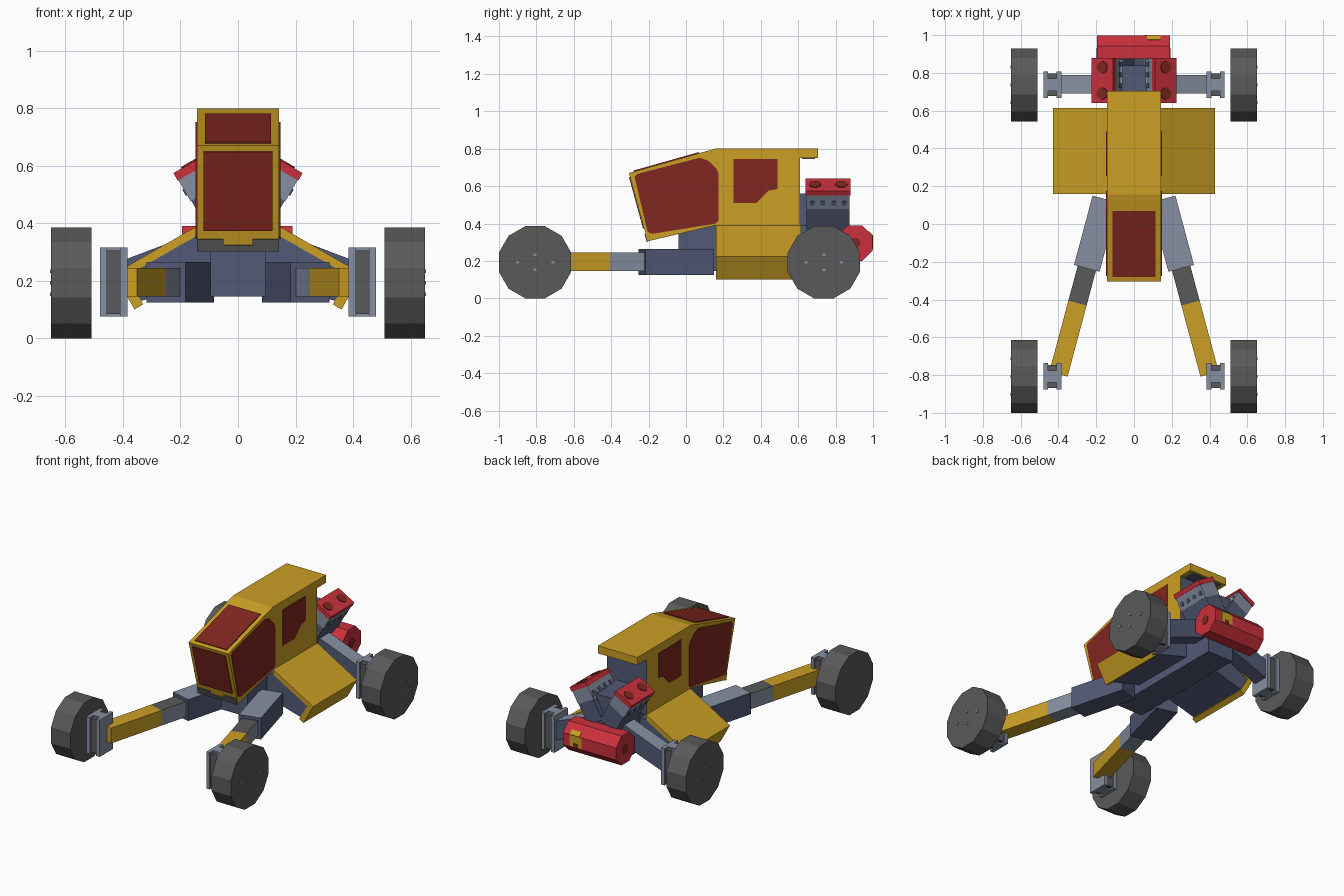
import bpy, bmesh, math
from mathutils import Matrix, Vector

if "Cube" in bpy.data.objects:
    bpy.data.objects.remove(bpy.data.objects["Cube"])


def material(name, rgb):
    m = bpy.data.materials.new(name)
    m.use_nodes = True
    m.diffuse_color = (*rgb, 1)
    bsdf = next(n for n in m.node_tree.nodes if n.type == 'BSDF_PRINCIPLED')
    bsdf.inputs["Base Color"].default_value = (*rgb, 1)
    return m


YELLOW = material("yellow paint", (0.60, 0.35, 0.018))
RED = material("red paint", (0.60, 0.03, 0.045))
GLASS = material("dark red glass", (0.22, 0.020, 0.014))
LIGHT = material("light blue grey", (0.24, 0.28, 0.36))
BLUE = material("dark slate blue", (0.085, 0.10, 0.18))
RUBBER = material("dark grey", (0.10, 0.10, 0.10))


def finish(name, bm, mats, rule=None, matrix=Matrix()):
    """Place the mesh, fix normals and colour faces by a rule on their normal."""
    bmesh.ops.transform(bm, matrix=matrix, verts=bm.verts)
    bmesh.ops.recalc_face_normals(bm, faces=bm.faces)
    bm.normal_update()
    if rule:
        for f in bm.faces:
            f.material_index = rule(f)
    me = bpy.data.meshes.new(name)
    bm.to_mesh(me)
    bm.free()
    for m in mats:
        me.materials.append(m)
    ob = bpy.data.objects.new(name, me)
    bpy.context.collection.objects.link(ob)
    return ob


def box(name, lo, hi, mats, rule=None, matrix=Matrix()):
    bm = bmesh.new()
    bmesh.ops.create_cube(bm, size=1)
    for v in bm.verts:
        v.co = [lo[i] if v.co[i] < 0 else hi[i] for i in range(3)]
    return finish(name, bm, mats, rule, matrix)


def prism(name, pts, axis, a, b, mats, rule=None, matrix=Matrix()):
    """Extrude an outline along x (points are y,z) or y (points are x,z)."""
    bm = bmesh.new()
    place = (lambda p, d: (d, p[0], p[1])) if axis == 'x' else (lambda p, d: (p[0], d, p[1]))
    face = bm.faces.new([bm.verts.new(place(p, a)) for p in pts])
    out = bmesh.ops.extrude_face_region(bm, geom=[face])["geom"]
    shift = Vector((b - a, 0, 0)) if axis == 'x' else Vector((0, b - a, 0))
    bmesh.ops.translate(bm, vec=shift, verts=[g for g in out if isinstance(g, bmesh.types.BMVert)])
    return finish(name, bm, mats, rule, matrix)


def ngon(cy, cz, r, n):
    """Regular outline with a flat side on top."""
    return [(cy + r * math.sin((i + .5) * 2 * math.pi / n),
             cz + r * math.cos((i + .5) * 2 * math.pi / n)) for i in range(n)]


def plate(name, p, q, x0, x1, mat, t=0.006):
    """Thin panel lying on the y,z line from p to q."""
    d = (Vector(q) - Vector(p)).normalized()
    n = Vector((-d.y, d.x)) * t
    return prism(name, [p, q, (q[0] + n.x, q[1] + n.y), (p[0] + n.x, p[1] + n.y)],
                 'x', x0, x1, [mat])


def top_first(f):
    return 0 if f.normal.z > 0.5 else 1


# Cabin, with a slate rear wall under the roof lip
cabin = [(-.305, .67), (.155, .80), (.705, .80), (.705, .75), (.61, .75),
         (.61, .39), (.155, .39), (-.205, .305)]
prism("cabin", cabin, 'x', -.143, .143, [YELLOW, BLUE],
      lambda f: 1 if f.normal.y > .9 and f.calc_center_median().y < .65 else 0)
box("roof_lip_liner", (-.11, .62, .744), (.11, .69, .75), [BLUE])
plate("windshield", (-.225, .375), (-.30, .65), -.12, .12, GLASS, .005)
plate("roof_window", (-.28, .677), (.07, .776), -.115, .115, GLASS)
for i, (x0, x1, z) in enumerate([(-.143, -.05, .345), (-.05, .05, .325), (.05, .143, .345)]):
    plate("front_sill_%d" % i, (-.2045, .303), (-.205 - (z - .305) * .274, z), x0, x1, RUBBER)

# Chassis
box("chassis", (-.095, -.04, .145), (.095, .82, .392), [BLUE])

side_window = [(-.275, .65), (-.262, .665), (.075, .752), (.12, .735), (.165, .69),
               (.175, .66), (.175, .415), (.16, .40), (-.18, .345), (-.205, .355)]
rear_window = [(.255, .745), (.49, .745), (.49, .585), (.44, .575), (.375, .51), (.255, .51)]
arm_angle = math.radians(15)
for s, side in ((1, "left"), (-1, "right")):
    flip = Matrix.Diagonal((s, 1, 1, 1))

    # Side windows
    prism(side + "_front_window", side_window, 'x', .142, .147, [GLASS], None, flip)
    prism(side + "_rear_window", rear_window, 'x', .142, .147, [GLASS], None, flip)

    # Side fairing: bent yellow skin over a slate core
    prism(side + "_fairing_skin", [(.14, .392), (.43, .225), (.36, .10), (.33, .118),
          (.388, .217), (.14, .358)], 'y', .16, .615, [YELLOW], None, flip)
    prism(side + "_fairing_core", [(.09, .358), (.14, .358), (.388, .217), (.338, .13),
          (.09, .20)], 'y', .165, .61, [BLUE], None, flip)

    # Front arm in three telescoping sections
    m = flip @ Matrix.Translation((.25, -.235, .195)) @ Matrix.Rotation(arm_angle, 4, 'Z')
    box(side + "_arm_base", (-.07, 0, -.07), (.07, .38, .07), [LIGHT, BLUE], top_first, m)
    box(side + "_arm_sleeve", (-.05, -.19, -.05), (.05, .01, .05), [RUBBER, LIGHT], top_first, m)
    box(side + "_arm_end", (-.05, -.58, -.05), (.05, -.19, .05), [YELLOW], None, m)

    # Rear arm sloping down to the hub
    prism(side + "_rear_arm", [(.06, .40), (.39, .275), (.39, .15), (.06, .27)],
          'y', .69, .79, [LIGHT, BLUE], top_first, flip)

    for end, cy in (("front", -.807), ("rear", .737)):
        tag = side + "_" + end
        # Wheel
        prism(tag + "_wheel", ngon(cy, .193, .2, 12), 'x', .51, .65, [RUBBER], None, flip)
        # Hub: two plates, a web and grey inserts
        h = flip @ Matrix.Translation((0, cy, 0))
        box(tag + "_hub_inner", (.385, -.07, .075), (.41, .07, .315), [LIGHT], None, h)
        box(tag + "_hub_outer", (.455, -.07, .075), (.48, .07, .315), [LIGHT], None, h)
        box(tag + "_hub_web", (.41, -.032, .075), (.455, .032, .315), [LIGHT], None, h)
        for k, (y0, y1) in enumerate([(-.06, -.032), (.032, .06)]):
            box("%s_hub_insert_%d" % (tag, k), (.41, y0, .085), (.455, y1, .305),
                [RUBBER], None, h)
        # Wheel bolts
        for k in range(4):
            a = k * math.pi / 2
            y, z = .095 * math.cos(a), .193 + .04 * math.sin(a)
            box("%s_bolt_%d" % (tag, k), (.648, y - .008, z - .006),
                (.654, y + .008, z + .006), [LIGHT], None, h)

    # Engine bank, tilted outward
    b = flip @ Matrix.Translation((.0575, 0, .417)) @ Matrix.Rotation(math.radians(30), 4, 'Y')
    box(side + "_bank_block", (-.06, .645, -.03), (.06, .875, .105), [BLUE], None, b)
    box(side + "_bank_head", (-.063, .645, .105), (.063, .875, .19), [LIGHT], None, b)
    box(side + "_bank_cover", (-.066, .64, .19), (.066, .88, .22), [RED], None, b)
    for k, y in enumerate((.69, .83)):
        # Round caps on the cover
        bm = bmesh.new()
        bmesh.ops.create_cone(bm, cap_ends=True, segments=8, radius1=.033, radius2=.033, depth=.008)
        finish("%s_cover_cap_%d" % (side, k), bm, [GLASS], None,
               b @ Matrix.Translation((0, y, .221)))
    for k in range(4):
        # Ports along the head
        y = .675 + k * .057
        box("%s_port_%d" % (side, k), (-.068, y - .012, .13), (.068, y + .012, .155),
            [BLUE], None, b)
    # Intake pipe between the banks
    box(side + "_intake_pipe", (.06, .73, .5), (.085, .87, .57), [LIGHT], None, flip)

# Engine core
box("engine_core", (-.08, .60, .30), (.08, .84, .56), [BLUE])

# Rear tank with end caps and a yellow patch
R = .095 / math.cos(math.pi / 8)
prism("tank", ngon(.903, .295, R, 8), 'x', -.195, .19, [RED])
for name, x in (("right", -.195), ("left", .19)):
    prism(name + "_tank_cap", ngon(.903, .295, .03, 8), 'x', x - .004, x + .004, [GLASS])
box("tank_patch_back", (.055, .996, .262), (.14, 1.0, .334), [YELLOW])
plate("tank_patch_upper", (.998, .334), (.975, .357), .07, .14, YELLOW, -.004)
box("tank_patch_center", (.085, .997, .262), (.115, 1.001, .285), [GLASS])
